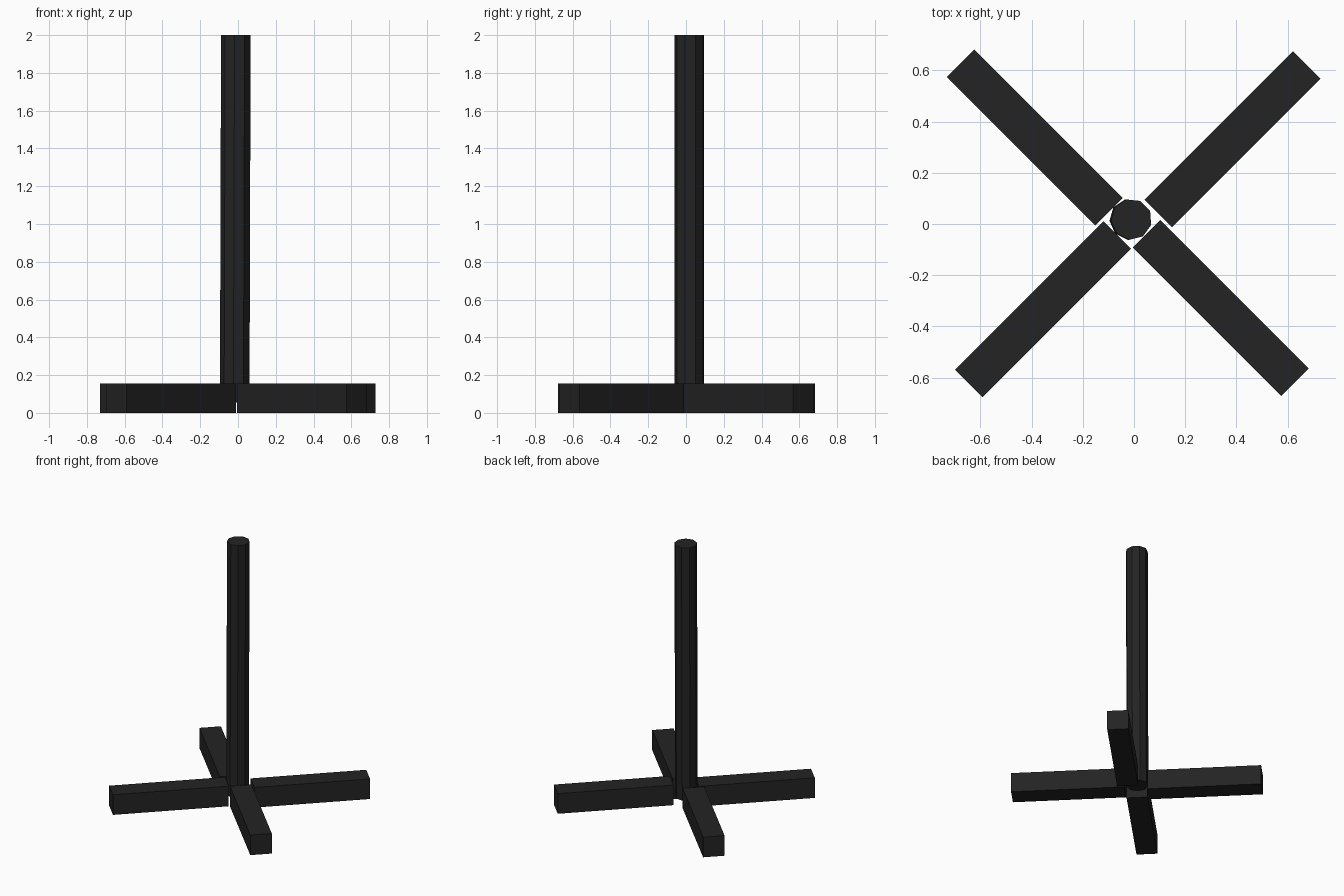
import bpy
import math
from mathutils import Vector

cube = bpy.data.objects.get("Cube")
if cube:
    bpy.data.objects.remove(cube, do_unlink=True)

black = bpy.data.materials.new("matte_black")
black.use_nodes = True
colour = (0.017, 0.017, 0.017, 1)
black.diffuse_color = colour
black.node_tree.nodes["Principled BSDF"].inputs["Base Color"].default_value = colour


def finish(name):
    ob = bpy.context.object
    ob.name = name
    ob.data.materials.append(black)
    return ob


def foot(name, x, y, angle):
    """Square beam lying on the ground along a diagonal."""
    bpy.ops.mesh.primitive_cube_add(size=1, location=(x, y, 0.0775))
    ob = finish(name)
    ob.scale = (0.82, 0.152, 0.155)
    ob.rotation_euler.z = math.radians(angle)


# Four feet, each butted close to the post
foot("back_left_foot", 0.384, 0.331, 45)
foot("back_right_foot", -0.387, 0.338, 135)
foot("front_right_foot", -0.355, -0.333, 225)
foot("front_left_foot", 0.339, -0.328, 315)

# Nine-sided post, raised off the ground and leaning very slightly
bottom, top = Vector((-0.016, 0.018, 0.055)), Vector((-0.01, 0.018, 2.0))
bpy.ops.mesh.primitive_cylinder_add(vertices=9, radius=0.08, depth=top.z - bottom.z,
                                    location=(bottom + top) / 2)
post = finish("post")
turn = math.radians(14)
lean = (top.x - bottom.x) / 2
for v in post.data.vertices:
    x, y = v.co.x, v.co.y
    v.co.x = x * math.cos(turn) - y * math.sin(turn) + math.copysign(lean, v.co.z)
    v.co.y = x * math.sin(turn) + y * math.cos(turn)
